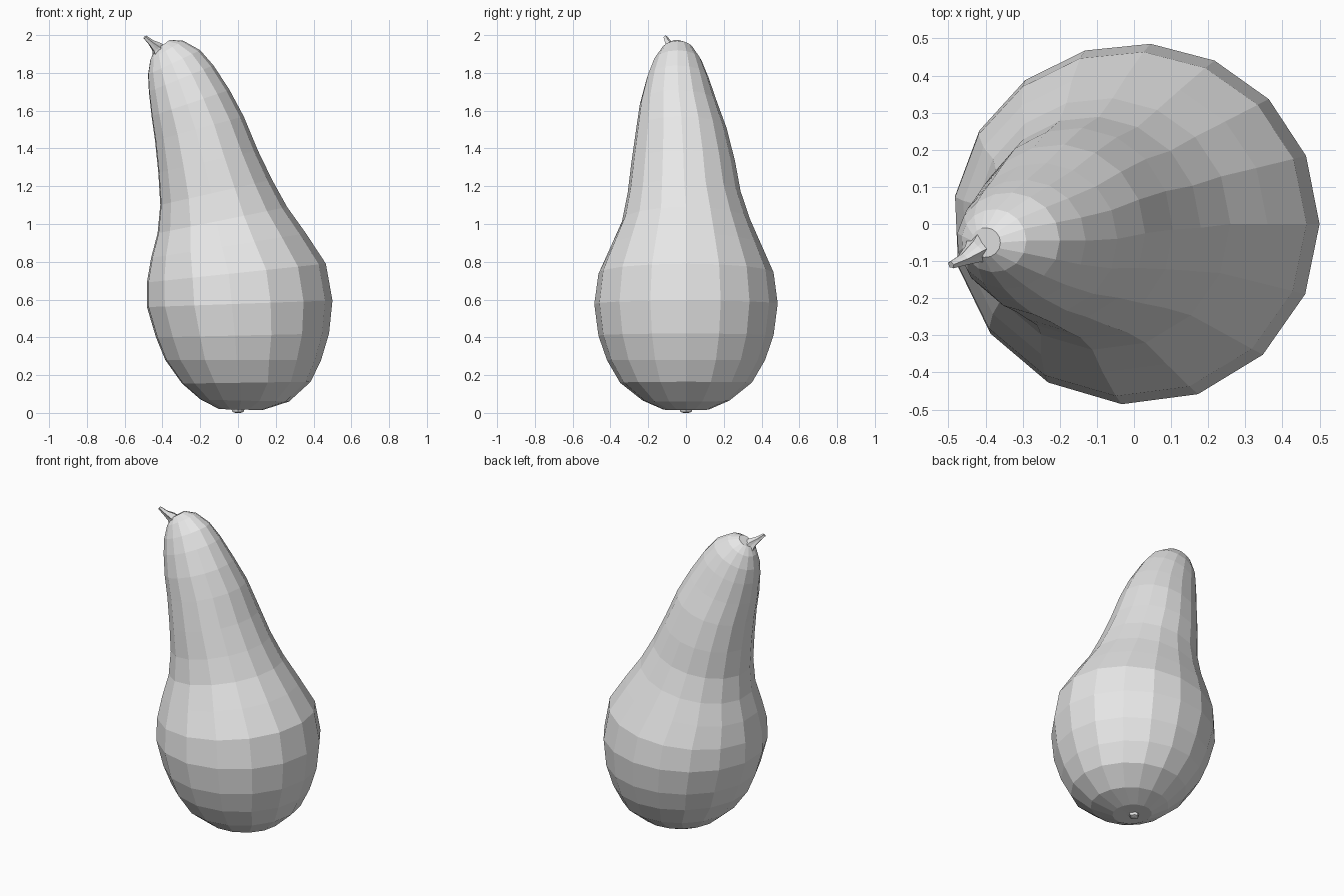
import bpy, bmesh
from math import cos, sin, pi, radians
from mathutils import Vector

cube = bpy.data.objects.get("Cube")
if cube:
    bpy.data.objects.remove(cube, do_unlink=True)

skin = bpy.data.materials.new("pale grey skin")
skin.use_nodes = True
colour = (0.8, 0.8, 0.8, 1)
skin.diffuse_color = colour
skin.node_tree.nodes["Principled BSDF"].inputs["Base Color"].default_value = colour


def loft(name, rings):
    """Skin a list of vertex rings and close both ends with a fan."""
    bm = bmesh.new()
    loops = [[bm.verts.new(p) for p in ring] for ring in rings]
    n = len(loops[0])
    for a, b in zip(loops, loops[1:]):
        for i in range(n):
            j = (i + 1) % n
            bm.faces.new((a[i], a[j], b[j], b[i]))
    for loop in (loops[0], loops[-1]):
        bmesh.ops.poke(bm, faces=[bm.faces.new(loop)])
    bmesh.ops.recalc_face_normals(bm, faces=bm.faces)
    mesh = bpy.data.meshes.new(name)
    bm.to_mesh(mesh)
    bm.free()
    mesh.materials.append(skin)
    obj = bpy.data.objects.new(name, mesh)
    bpy.context.collection.objects.link(obj)
    return obj


def body_ring(xl, zl, xr, zr, cy, ry, sides=16):
    """Tilted oval through a left-hand and a right-hand profile point."""
    ring = []
    for i in range(sides):
        a = 2 * pi * i / sides
        a -= radians(4.5) * (1 - cos(a))
        t = (1 + cos(a)) / 2
        ring.append((xl + (xr - xl) * t, cy + ry * sin(a), zl + (zr - zl) * t))
    return ring


# Body: low x, its height, high x, its height, centre y, half depth
sections = [
    (-.04, .02, .05, .02, 0, .04),
    (-.10, .02, .13, .015, 0, .12),
    (-.20, .07, .27, .06, 0, .23),
    (-.30, .155, .385, .165, 0, .35),
    (-.39, .28, .44, .28, 0, .42),
    (-.44, .40, .482, .42, 0, .465),
    (-.488, .56, .50, .595, 0, .487),
    (-.488, .69, .465, .79, 0, .465),
    (-.465, .82, .36, .95, 0, .40),
    (-.43, .95, .26, 1.09, 0, .34),
    (-.415, 1.10, .18, 1.235, -.01, .30),
    (-.425, 1.27, .105, 1.39, -.015, .275),
    (-.442, 1.44, .03, 1.57, -.025, .24),
    (-.46, 1.57, -.045, 1.71, -.04, .205),
    (-.474, 1.70, -.13, 1.84, -.045, .165),
    (-.478, 1.79, -.20, 1.92, -.045, .13),
    (-.465, 1.87, -.29, 1.97, -.045, .085),
    (-.44, 1.92, -.36, 1.975, -.05, .04),
]
loft("squash_body", [body_ring(*s) for s in sections])

# Stem: tapering, bent stalk with a flared, ribbed base
path = [(-.41, -.06, 1.90, .05), (-.43, -.075, 1.935, .032),
        (-.46, -.095, 1.96, .018), (-.493, -.11, 1.99, .011)]
axis = Vector((-.08, -.05, .09)).normalized()
side = axis.cross(Vector((0, 0, 1))).normalized()
up = side.cross(axis)
stem = []
for x, y, z, r in path:
    ring = []
    for i in range(10):
        a = 2 * pi * i / 10
        rr = r * (1 if i % 2 else .75)
        ring.append(Vector((x, y, z)) + side * rr * cos(a) + up * rr * sin(a))
    stem.append(ring)
loft("stem", stem)

# Blossom scar: small puckered nub underneath
scar = [[(r * cos(k * pi / 4) * (1 - .3 * (k % 2)), r * sin(k * pi / 4), z)
         for k in range(8)] for r, z in ((.035, .022), (.03, .005), (.012, 0))]
loft("blossom_scar", scar)
